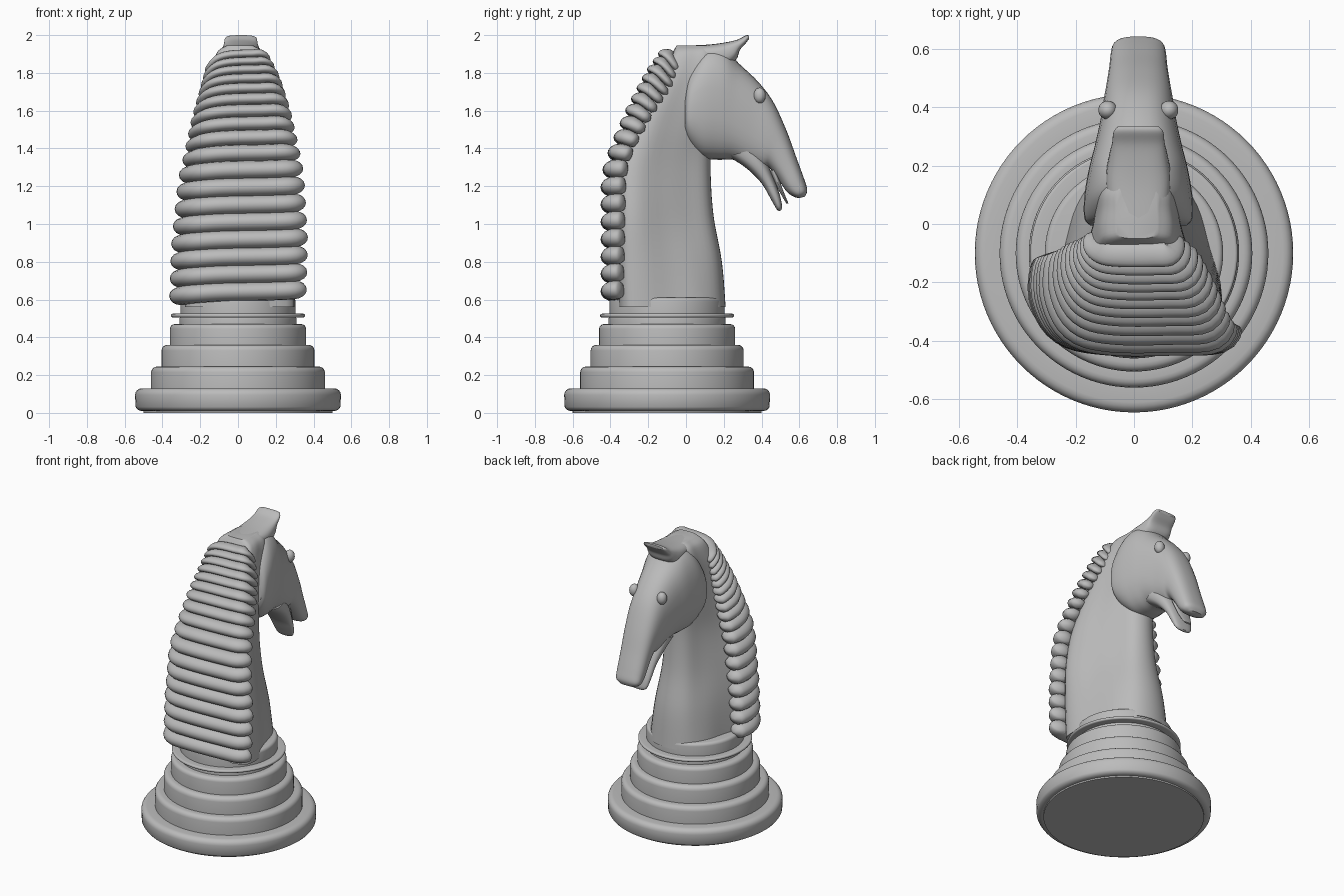
import bpy, bmesh, math
from mathutils import Vector

if "Cube" in bpy.data.objects:
    bpy.data.objects.remove(bpy.data.objects["Cube"])

grey = bpy.data.materials.new("stone grey")
grey.use_nodes = True
grey.diffuse_color = (0.5, 0.5, 0.5, 1)
grey.node_tree.nodes["Principled BSDF"].inputs["Base Color"].default_value = (0.5, 0.5, 0.5, 1)


def spline(keys, steps, closed=False):
    """Smooth curve through tuples of any length."""
    n = len(keys)
    out = []
    for i in range(n if closed else n - 1):
        ids = [i - 1, i, i + 1, i + 2]
        p = [keys[k % n] if closed else keys[min(max(k, 0), n - 1)] for k in ids]
        for s in range(steps):
            t = s / steps
            out.append(tuple(0.5 * (2 * b + (c - a) * t + (2 * a - 5 * b + 4 * c - d) * t * t
                                    + (3 * b - a - 3 * c + d) * t ** 3) for a, b, c, d in zip(*p)))
    if not closed:
        out.append(tuple(keys[-1]))
    return out


def sample(keys, x):
    """Linear lookup in a table sorted by its first column."""
    for a, b in zip(keys, keys[1:]):
        if x <= b[0]:
            t = max(0, (x - a[0]) / (b[0] - a[0]))
            return [p + (q - p) * t for p, q in zip(a, b)][1:]
    return keys[-1][1:]


def loft(name, rings, angle=40):
    """Skin closed rings of equal size and cap both ends."""
    bm = bmesh.new()
    loops = [[bm.verts.new(p) for p in ring] for ring in rings]
    n = len(loops[0])
    for a, b in zip(loops, loops[1:]):
        for i in range(n):
            j = (i + 1) % n
            bm.faces.new((a[i], a[j], b[j], b[i]))
    bm.faces.new(loops[0])
    bm.faces.new(loops[-1])
    bmesh.ops.recalc_face_normals(bm, faces=bm.faces)
    mesh = bpy.data.meshes.new(name)
    bm.to_mesh(mesh)
    bm.free()
    mesh.polygons.foreach_set("use_smooth", [True] * len(mesh.polygons))
    mesh.set_sharp_from_angle(angle=math.radians(angle))
    mesh.materials.append(grey)
    obj = bpy.data.objects.new(name, mesh)
    bpy.context.collection.objects.link(obj)
    return obj


def bar(name, keys, power=1.0, x0=0.015, steps=5):
    """Loft of sections given as top y, top z, bottom y, bottom z, half width."""
    rings = []
    for ty, tz, by, bz, w in spline(keys, steps):
        ring = []
        for i in range(32):
            a = math.tau * i / 32
            c, s = [math.copysign(abs(v) ** power, v) for v in (math.cos(a), math.sin(a))]
            ring.append((x0 + w * s, (ty + by) / 2 + (ty - by) / 2 * c,
                         (tz + bz) / 2 + (tz - bz) / 2 * c))
        rings.append(ring)
    return loft(name, rings)


# Stepped round base: bottom, top, radius and edge rounding of each tier
base_y = -0.1
profile = [(0.5, 0), (0.5, 0.01)]
tiers = [(0.01, 0.13, 0.545, 0.035), (0.13, 0.245, 0.46, 0.03), (0.245, 0.36, 0.405, 0.03),
         (0.36, 0.47, 0.36, 0.025), (0.47, 0.505, 0.31, 0.005), (0.505, 0.525, 0.355, 0.01),
         (0.525, 0.61, 0.305, 0.02)]
for low, high, r, e in tiers:
    if low < 0.1 or r == 0.355:
        profile += [(r - e + e * math.sin(a), low + e - e * math.cos(a))
                    for a in [math.pi / 8 * k for k in range(4)]]
    else:
        profile.append((r, low))
    profile += [(r - e + e * math.cos(a), high - e + e * math.sin(a))
                for a in [math.pi / 8 * k for k in range(5)]]
loft("stepped_base", [[(r * math.cos(math.tau * i / 96), base_y + r * math.sin(math.tau * i / 96), z)
                       for i in range(96)] for r, z in profile], 50)

# Neck: height, front y, back y, front half width, back half width
neck = [(0.56, 0.21, -0.36, 0.21, 0.29), (0.8, 0.19, -0.37, 0.185, 0.29),
        (1.05, 0.145, -0.37, 0.15, 0.285), (1.3, 0.13, -0.36, 0.13, 0.25),
        (1.5, 0.14, -0.29, 0.13, 0.215), (1.68, 0.16, -0.2, 0.13, 0.18),
        (1.82, 0.18, -0.12, 0.13, 0.15), (1.91, 0.17, -0.07, 0.11, 0.12),
        (1.945, 0.15, -0.05, 0.07, 0.07)]
rings = []
for z, f, b, wf, wb in spline(neck, 5):
    d = f - b
    side = [(wf * 0.6, f - 0.06 * d), (wf, f - 0.25 * d), ((wf + wb) / 2, f - 0.5 * d),
            (wb, b + 0.22 * d), (wb * 0.85, b + 0.04 * d)]
    outline = [(0, f)] + side + [(0, b)] + [(-x, y) for x, y in reversed(side)]
    rings.append([(x + 0.01, y, z) for x, y in spline(outline, 4, True)])
loft("neck", rings)

# Head, from the cheeks down to the muzzle
bar("head", [(-0.005, 1.7, -0.005, 1.47, 0.165), (0.02, 1.82, 0.02, 1.41, 0.185),
             (0.1, 1.93, 0.09, 1.35, 0.185), (0.2, 1.93, 0.17, 1.34, 0.17),
             (0.28, 1.85, 0.25, 1.34, 0.15), (0.38, 1.755, 0.33, 1.31, 0.13),
             (0.46, 1.65, 0.4, 1.29, 0.118), (0.53, 1.5, 0.435, 1.3, 0.108),
             (0.585, 1.35, 0.48, 1.25, 0.1), (0.625, 1.24, 0.53, 1.175, 0.095),
             (0.642, 1.18, 0.57, 1.145, 0.085), (0.63, 1.145, 0.6, 1.137, 0.05)], 0.8)

# Lower jaw and tongue
bar("lower_jaw", [(0.38, 1.4, 0.22, 1.36, 0.11), (0.43, 1.32, 0.32, 1.295, 0.1),
                  (0.465, 1.24, 0.4, 1.215, 0.085), (0.495, 1.16, 0.45, 1.13, 0.075),
                  (0.508, 1.1, 0.48, 1.078, 0.06), (0.505, 1.075, 0.495, 1.068, 0.03)], 0.8)
bar("tongue", [(0.48, 1.29, 0.44, 1.28, 0.06), (0.51, 1.19, 0.49, 1.18, 0.05),
               (0.542, 1.11, 0.532, 1.107, 0.03)])

# Forward swept ear crest
bar("ear_crest", [(0.02, 1.945, 0.06, 1.83, 0.1), (0.12, 1.95, 0.2, 1.83, 0.11),
                  (0.2, 1.96, 0.265, 1.87, 0.1), (0.27, 1.975, 0.285, 1.92, 0.09),
                  (0.315, 1.998, 0.315, 1.955, 0.085), (0.333, 1.998, 0.334, 1.98, 0.07)], 0.7)

# Eyes: a ball with a raised lid ridge on each side
for label, sign in (("left", 1), ("right", -1)):
    rings = []
    for k in range(1, 12):
        a = math.pi * k / 12
        rings.append([(0.015 + sign * 0.105 + 0.032 * math.cos(a),
                       0.39 + 0.032 * math.sin(a) * math.cos(t),
                       1.68 + 0.042 * math.sin(a) * math.sin(t))
                      for t in [math.tau * i / 20 for i in range(20)]])
    loft(label + "_eye", rings)

# Mane: height, left end x, right end x, left end y, right end y, back y
mane = [(0.6, -0.345, 0.365, -0.11, -0.34, -0.45), (0.9, -0.335, 0.372, -0.1, -0.33, -0.45),
        (1.25, -0.3, 0.35, -0.09, -0.32, -0.45), (1.4, -0.27, 0.325, -0.08, -0.28, -0.405),
        (1.62, -0.23, 0.28, -0.06, -0.18, -0.31), (1.8, -0.185, 0.225, -0.05, -0.08, -0.215),
        (1.9, -0.16, 0.17, -0.04, -0.04, -0.145), (1.95, -0.12, 0.12, -0.02, -0.02, -0.09)]
levels = []
z = 0.64
while z < 1.93:
    gap = 0.092 if z < 1.25 else 0.092 - 0.052 * min(1, (z - 1.25) / 0.6)
    levels.append((z, gap))
    z += gap
for n, (z, gap) in enumerate(levels):
    xl, xr, yl, yr, yb = sample(mane, z)
    depth = 0.065 - 0.025 * max(0, (z - 1.3) / 0.65)
    high = gap * 0.54
    drop = 0.1 * max(0, min(1, (z - 1.25) / 0.55))
    l, r, b = xl + depth * 0.8, xr - depth * 0.8, yb + depth
    path = [(l, yl, z - 0.02 - drop), (l - 0.005, yl * 0.5 + b * 0.5, z - 0.02 - drop * 0.5),
            (l * 0.8, yl * 0.12 + b * 0.88, z - 0.01 - drop * 0.1), (l * 0.3, b, z),
            (r * 0.5, b, z + 0.005), (r * 0.9, b * 0.88 + yr * 0.12, z + 0.01 - drop * 0.1),
            (r, yr, z + 0.015 - drop)]
    points = [Vector(p) for p in spline(path, 5)]
    last = len(points) - 1
    rings = []
    for i, p in enumerate(points):
        tangent = points[min(i + 1, last)] - points[max(i - 1, 0)]
        out = tangent.cross(Vector((0, 0, 1))).normalized()
        up = out.cross(tangent).normalized()
        u = abs(2 * i / last - 1)
        fade = max(0.15, (1 - u ** 14) ** 0.5)
        rings.append([p + out * depth * fade * math.cos(a) + up * high * fade * math.sin(a)
                      for a in [math.tau * k / 16 for k in range(16)]])
    loft("mane_rib_%02d" % (n + 1), rings, 60)
